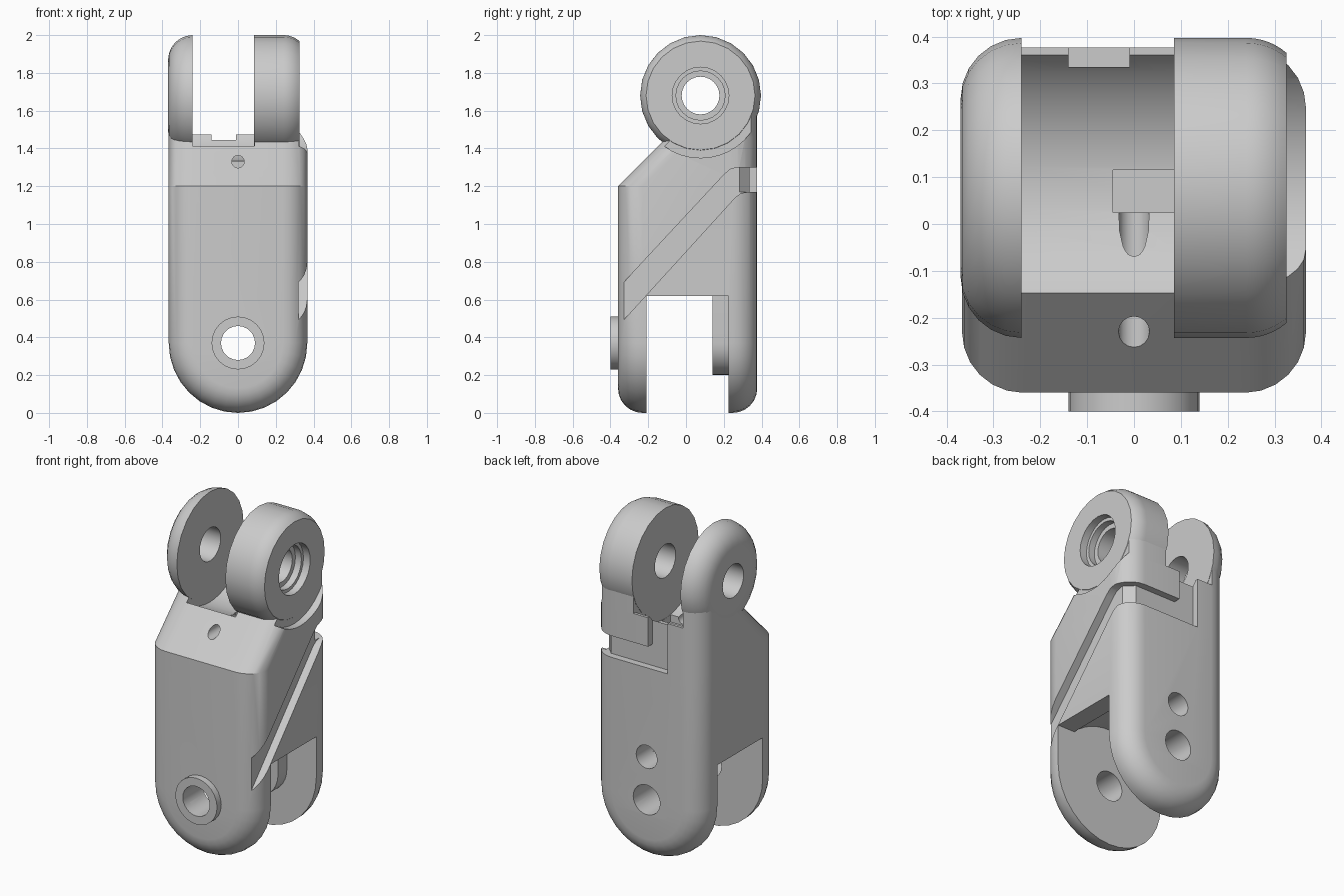
import bpy, bmesh, math

cube = bpy.data.objects.get("Cube")
if cube:
    bpy.data.objects.remove(cube, do_unlink=True)

grey = bpy.data.materials.new("plain grey")
grey.use_nodes = True
COLOUR = (0.6, 0.6, 0.6, 1)
grey.diffuse_color = COLOUR
grey.node_tree.nodes["Principled BSDF"].inputs["Base Color"].default_value = COLOUR

W = 0.367                  # half width
FRONT, BACK = -0.36, 0.377
PIN_Z = 0.37               # lower pivot height
KY, KZ, KR = 0.077, 1.68, 0.32   # upper pivot and knuckle radius
FILLET = 0.13


def finish(name, bm):
    bmesh.ops.recalc_face_normals(bm, faces=bm.faces)
    mesh = bpy.data.meshes.new(name)
    bm.to_mesh(mesh)
    bm.free()
    mesh.materials.append(grey)
    ob = bpy.data.objects.new(name, mesh)
    bpy.context.collection.objects.link(ob)
    return ob


def place(axis, u, v, t):
    return {"x": (t, u, v), "y": (u, t, v), "z": (u, v, t)}[axis]


def prism(name, pts, axis, lo, hi):
    """Extrude a 2D outline along an axis."""
    bm = bmesh.new()
    a = [bm.verts.new(place(axis, u, v, lo)) for u, v in pts]
    b = [bm.verts.new(place(axis, u, v, hi)) for u, v in pts]
    bm.faces.new(a)
    bm.faces.new(b)
    for i in range(len(pts)):
        j = (i + 1) % len(pts)
        bm.faces.new((a[i], a[j], b[j], b[i]))
    return finish(name, bm)


def circle(u, v, r, n=32):
    return [(u + r * math.cos(math.tau * i / n), v + r * math.sin(math.tau * i / n))
            for i in range(n)]


def rect(u0, u1, v0, v1):
    return [(u0, v0), (u1, v0), (u1, v1), (u0, v1)]


def lathe(name, profile, axis, u, v, n=24):
    """Turn a closed (radius, position) profile about an axis."""
    bm = bmesh.new()
    rings = []
    for i in range(n):
        c, s = math.cos(math.tau * i / n), math.sin(math.tau * i / n)
        rings.append([bm.verts.new(place(axis, u + r * c, v + r * s, t)) for r, t in profile])
    m = len(profile)
    for i in range(n):
        p, q = rings[i], rings[(i + 1) % n]
        for k in range(m):
            l = (k + 1) % m
            bm.faces.new((p[k], p[l], q[l], q[k]))
    return finish(name, bm)


def cut(ob, *args):
    """Subtract a prism from an object, then drop the cutter."""
    cutter = prism("cutter", *args)
    cutter.hide_render = True
    mod = ob.modifiers.new("cut", "BOOLEAN")
    mod.operation, mod.solver, mod.object = "DIFFERENCE", "EXACT", cutter
    bpy.context.view_layer.objects.active = ob
    bpy.ops.object.modifier_apply(modifier=mod.name)
    bpy.data.objects.remove(cutter, do_unlink=True)


def body_blank():
    """Round-bottomed block with a sloped shoulder, lofted from inset outlines."""
    n, steps = 16, 6

    def outline(inset):
        w = W - inset
        arc = [(w * math.cos(math.pi * i / n), PIN_Z - (PIN_Z - inset) * math.sin(math.pi * i / n))
               for i in range(n + 1)]
        top = [(w, KZ), (w, 1.46), (w, 1.2)]
        return top + arc + [(-x, z) for x, z in reversed(top)]

    def shoulder(z):
        return min(max(z - 1.2, 0), 0.26)

    bm = bmesh.new()
    rings = []
    angles = [math.pi / 2 * i / steps for i in range(steps + 1)]
    for a in angles:
        depth = FRONT + FILLET * (1 - math.cos(a))
        rings.append([bm.verts.new((x, depth + shoulder(z), z))
                      for x, z in outline(FILLET * (1 - math.sin(a)))])
    for a in reversed(angles):
        depth = BACK - FILLET * (1 - math.cos(a))
        rings.append([bm.verts.new((x, depth, z))
                      for x, z in outline(FILLET * (1 - math.sin(a)))])
    m = len(rings[0])
    for p, q in zip(rings, rings[1:]):
        for i in range(m):
            j = (i + 1) % m
            bm.faces.new((p[i], p[j], q[j], q[i]))
    for ring in (rings[0], rings[-1]):
        for i in range(m // 2 - 1):
            bm.faces.new((ring[i], ring[i + 1], ring[m - 2 - i], ring[m - 1 - i]))
        h = m // 2
        bm.faces.new((ring[h - 1], ring[h], ring[h + 1]))
    return finish("link_body", bm)


body = body_blank()
# lower fork gap with an arched ceiling
cut(body, rect(-0.6, 0.6, -0.2, 0.62), "y", -0.21, 0.225)
cut(body, circle(0, PIN_Z, 0.355, 48), "y", -0.21, 0.225)
# saddle between the knuckles
cut(body, circle(KY, KZ, 0.35, 48), "x", -0.242, 0.087)
cut(body, rect(-0.5, 0.6, 1.475, 2.1), "x", -0.242, 0.087)
# side recess and pivot bore
cut(body, circle(KY, KZ, 0.33, 40), "x", 0.323, 0.6)
cut(body, circle(KY, KZ, 0.16), "x", -0.6, 0.6)
# cord groove: diagonal on the side, across the back, then up
cut(body, [(-0.4, 0.415), (0.26, 1.14), (0.29, 1.163), (0.33, 1.17), (0.5, 1.17),
           (0.5, 1.30), (0.27, 1.30), (0.235, 1.29), (0.2, 1.26), (-0.4, 0.615)],
    "x", 0.32, 0.5)
cut(body, [(-0.14, 0.335), (0.267, 0.335), (0.32, 0.282), (0.5, 0.282),
           (0.5, 0.5), (-0.14, 0.5)], "z", 1.17, 1.30)
cut(body, rect(-0.14, -0.01, 0.335, 0.5), "z", 1.18, 1.6)
# cord pocket and front cord hole
cut(body, rect(-0.045, 0.086, 0.025, 0.115), "z", 1.29, 1.5)
cut(body, circle(0, 1.33, 0.033, 16), "y", -0.5, 0.07)
# lower pin bore and rear cord hole
cut(body, circle(0, PIN_Z, 0.09, 24), "y", -0.6, 0.6)
cut(body, circle(0, 0.63, 0.07, 24), "y", 0.1, 0.6)

# boss inside the rear prong
u_shape = [(0.17 * math.cos(math.pi * i / 16), PIN_Z - 0.17 * math.sin(math.pi * i / 16))
           for i in range(17)] + [(-0.17, 0.74), (0.17, 0.74)]
inner_boss = prism("inner_boss", u_shape, "y", 0.14, 0.23)
cut(inner_boss, circle(0, PIN_Z, 0.09, 24), "y", -0.6, 0.6)
cut(inner_boss, circle(0, 0.63, 0.07, 24), "y", 0.1, 0.6)

# raised collar on the front prong
collar = lathe("front_collar", [(0.09, -0.40), (0.14, -0.40), (0.14, -0.35), (0.09, -0.35)],
               "y", 0, PIN_Z)


def rounded(side, limit):
    """Outer fillet of a knuckle as (radius, position), up to a limit angle."""
    return [(KR - FILLET * (1 - math.cos(limit * i / 6)),
             side * (0.24 + FILLET * math.sin(limit * i / 6))) for i in range(7)]


# upper knuckles
thin = lathe("thin_knuckle", [(0.1, -0.24)] + rounded(-1, math.pi / 2) + [(0.1, -0.37)],
             "x", KY, KZ)
thick = lathe("thick_knuckle", [(0.1, 0.085), (KR, 0.085)]
              + rounded(1, math.asin(0.085 / FILLET))
              + [(0.15, 0.325), (0.15, 0.28), (0.13, 0.28), (0.13, 0.24), (0.1, 0.24)],
              "x", KY, KZ)

# smooth rounds, crisp edges
bpy.ops.object.select_all(action="DESELECT")
for ob in (body, inner_boss, collar, thin, thick):
    ob.select_set(True)
bpy.context.view_layer.objects.active = body
bpy.ops.object.shade_smooth_by_angle(angle=math.radians(28))
